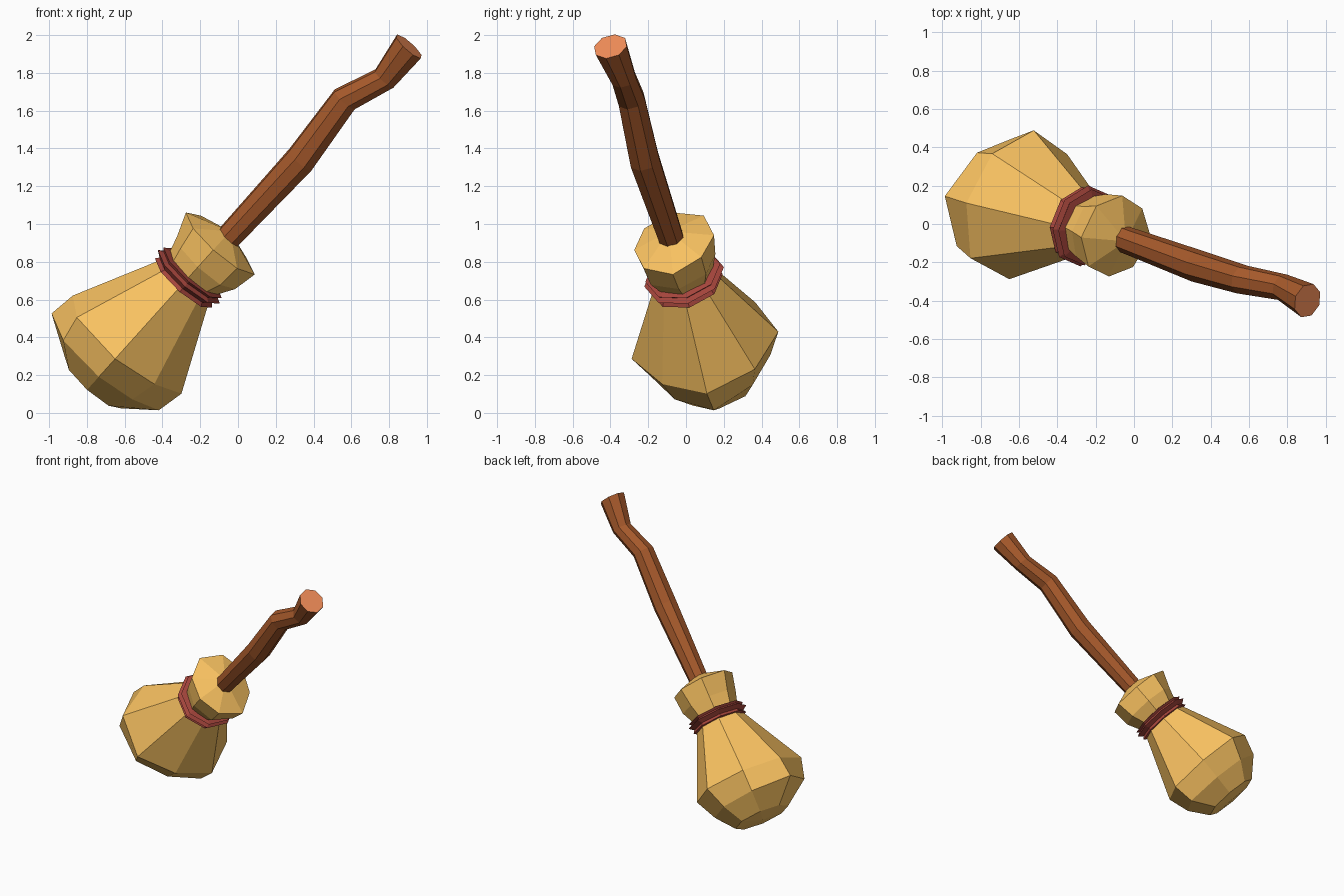
import bpy, math
from mathutils import Vector

if "Cube" in bpy.data.objects:
    bpy.data.objects.remove(bpy.data.objects["Cube"])

# Broom axis and the two directions across it
ORIGIN = Vector((-0.26, -0.01, 0.72))
A = Vector((0.65, -0.24, 0.72)).normalized()
U = Vector((0, 0, 1)).cross(A).normalized()
V = A.cross(U)
SIDES = 8


def material(name, rgb):
    m = bpy.data.materials.new(name)
    m.diffuse_color = (*rgb, 1)
    m.use_nodes = True
    m.node_tree.nodes["Principled BSDF"].inputs["Base Color"].default_value = m.diffuse_color
    return m


def on_axis(profile):
    """(distance along axis, radius) pairs -> (centre, radius) pairs"""
    return [(ORIGIN + A * t, r) for t, r in profile]


def loft(name, rings, mats, phase=15, tip=None, tail=None, loop=False):
    """Skin 8-sided rings square to the broom axis; a radius may be one number or one per side."""
    verts, faces = [], []
    for c, r in rings:
        radii = r if isinstance(r, list) else [r] * SIDES
        for i in range(SIDES):
            a = math.radians(phase) + i * math.tau / SIDES
            verts.append(c + (U * math.cos(a) + V * math.sin(a)) * radii[i])
    n = len(rings)
    for k in range(n if loop else n - 1):
        p, q = k * SIDES, (k + 1) % n * SIDES
        for i in range(SIDES):
            j = (i + 1) % SIDES
            faces.append((p + i, p + j, q + j, q + i))
    top = (n - 1) * SIDES
    if not loop:
        if tail is None:
            faces.append(tuple(reversed(range(SIDES))))
        else:
            verts.append(tail)
            faces += [(len(verts) - 1, (i + 1) % SIDES, i) for i in range(SIDES)]
        if tip is None:
            faces.append(tuple(range(top, top + SIDES)))
        else:
            verts.append(tip)
            faces += [(len(verts) - 1, top + i, top + (i + 1) % SIDES) for i in range(SIDES)]
    me = bpy.data.meshes.new(name)
    me.from_pydata(verts, [], faces)
    for m in mats:
        me.materials.append(m)
    ob = bpy.data.objects.new(name, me)
    bpy.context.collection.objects.link(ob)
    return ob


straw = material("straw", (0.95, 0.54, 0.12))
wood = material("wood", (0.38, 0.10, 0.024))
cut_wood = material("cut_wood", (0.90, 0.27, 0.10))
cord = material("cord", (0.38, 0.06, 0.045))

# Straw head: uneven rounded brush, pinched neck, flared collar
loft("bristles",
     on_axis([(-0.78, 0.20),
              (-0.65, [0.31, 0.33, 0.41, 0.38, 0.34, 0.30, 0.355, 0.30]),
              (-0.50, [0.39, 0.375, 0.39, 0.42, 0.41, 0.345, 0.385, 0.37]),
              (0.0, 0.155),
              (0.12, [0.20, 0.19, 0.19, 0.19, 0.195, 0.215, 0.225, 0.21]),
              (0.25, [0.225, 0.24, 0.24, 0.22, 0.21, 0.225, 0.25, 0.22])]),
     [straw], tip=ORIGIN + A * 0.335, tail=ORIGIN - A * 0.80)

# Ridged cord around the neck
loft("binding",
     on_axis([(-0.055, 0.13), (-0.045, 0.20), (-0.025, 0.185), (0.0, 0.218),
              (0.015, 0.19), (0.03, 0.205), (0.045, 0.13)]),
     [cord], phase=20, loop=True)

# Crooked handle with a pale cut end
path = [((-0.05, -0.08, 0.93), 0.07), ((0.33, -0.22, 1.34), 0.085),
        ((0.565, -0.29, 1.66), 0.077), ((0.775, -0.33, 1.77), 0.07),
        ((0.905, -0.40, 1.94), 0.092)]
handle = loft("handle", [(Vector(c), r) for c, r in path], [wood, cut_wood], phase=0)
handle.data.polygons[-1].material_index = 1
